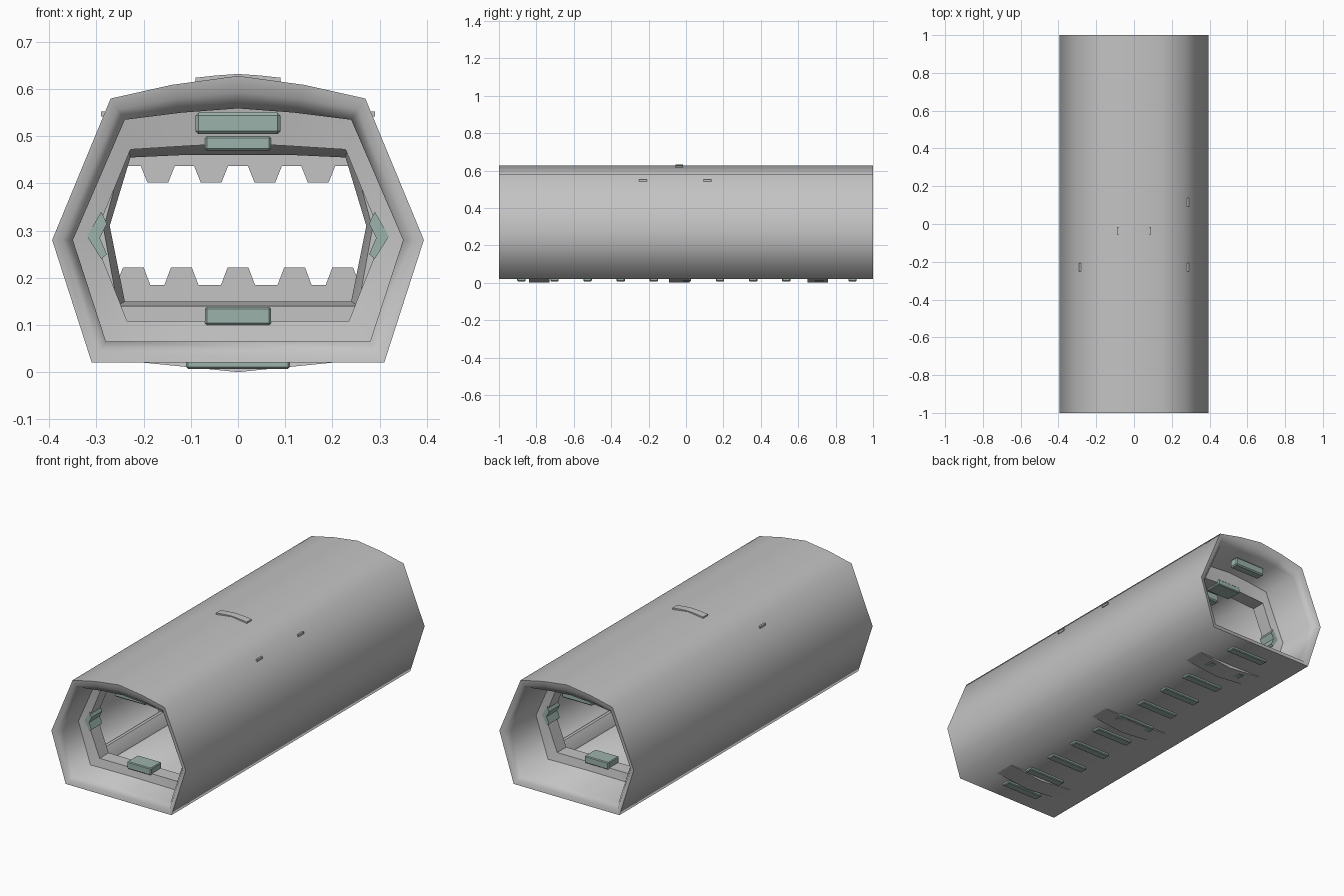
import bpy, bmesh, math

if "Cube" in bpy.data.objects:
    bpy.data.objects.remove(bpy.data.objects["Cube"])


def material(name, rgb):
    m = bpy.data.materials.new(name)
    m.diffuse_color = (*rgb, 1)
    m.use_nodes = True
    m.node_tree.nodes["Principled BSDF"].inputs["Base Color"].default_value = m.diffuse_color
    return m


GREY = material("panel grey", (0.55, 0.55, 0.55))
TEAL = material("lamp teal grey", (0.33, 0.45, 0.40))


def mirrored(half):
    """Closed outline from a right-hand half running bottom to top."""
    return half + [(-x, z) for x, z in reversed(half) if x > 0]


def finish(name, bm, mat, angle):
    bmesh.ops.recalc_face_normals(bm, faces=bm.faces)
    me = bpy.data.meshes.new(name)
    bm.to_mesh(me)
    bm.free()
    ob = bpy.data.objects.new(name, me)
    bpy.context.collection.objects.link(ob)
    me.materials.append(mat)
    bpy.ops.object.select_all(action='DESELECT')
    ob.select_set(True)
    bpy.context.view_layer.objects.active = ob
    bpy.ops.object.shade_smooth_by_angle(angle=math.radians(angle))
    return ob


def hoop(name, loops, angle=40):
    """Skin a closed chain of (outline, y) loops into a ring around the tunnel."""
    bm = bmesh.new()
    rows = [[bm.verts.new((x, y, z)) for x, z in pts] for pts, y in loops]
    for a, b in zip(rows, rows[1:] + rows[:1]):
        n = len(a)
        for i in range(n):
            bm.faces.new((a[i], a[(i + 1) % n], b[(i + 1) % n], b[i]))
    return finish(name, bm, GREY, angle)


def prism(name, pts, y0, y1, mat=GREY, bevel=0):
    """Extrude an x-z outline along y."""
    bm = bmesh.new()
    a, b = ([bm.verts.new((x, y, z)) for x, z in pts] for y in (y0, y1))
    bm.faces.new(a)
    bm.faces.new(b[::-1])
    n = len(pts)
    for i in range(n):
        bm.faces.new((a[i], b[i], b[(i + 1) % n], a[(i + 1) % n]))
    if bevel:
        bmesh.ops.bevel(bm, geom=bm.edges[:], offset=bevel, segments=1, affect='EDGES')
    return finish(name, bm, mat, 35)


def block(name, x0, x1, y, w, z0, z1, mat=GREY, bevel=0):
    return prism(name, [(x0, z0), (x1, z0), (x1, z1), (x0, z1)],
                 y - w / 2, y + w / 2, mat, bevel)


# Tunnel shell with rounded end rims
outer = mirrored([(0.31, 0.02), (0.394, 0.28), (0.27, 0.58), (0.14, 0.609), (0, 0.628)])
inner = mirrored([(0.28, 0.065), (0.35, 0.28), (0.24, 0.535), (0.12, 0.55), (0, 0.559)])
middle = [((a + c) / 2, (b + d) / 2) for (a, b), (c, d) in zip(outer, inner)]
hoop("tunnel_shell", [(outer, -1), (outer, 1), (middle, 0.995), (inner, 0.965),
                      (inner, -0.965), (middle, -0.995)], 75)

# Three tapered ribs whose lower keel shows through the floor
rib_out = mirrored([(0, 0), (0.2, 0.02), (0.29, 0.045), (0.365, 0.28),
                    (0.255, 0.55), (0.13, 0.575), (0, 0.59)])
rib_in = mirrored([(0, 0.108), (0.1, 0.108), (0.235, 0.108), (0.305, 0.285),
                   (0.228, 0.472), (0.1, 0.48), (0, 0.485)])
for y in (-0.785, -0.037, 0.705):
    hoop("rib", [(rib_out, y - 0.055), (rib_out, y + 0.055),
                 (rib_in, y + 0.038), (rib_in, y - 0.038)])
    # Lamps on the rib: top, bottom and the two side elbows
    block("rib_top_lamp", -0.07, 0.07, y, 0.09, 0.47, 0.50, TEAL, 0.004)
    block("rib_bottom_lamp", -0.07, 0.07, y, 0.09, 0.10, 0.138, TEAL, 0.004)
    for s in (-1, 1):
        side = [(0.29, 0.34), (0.278, 0.315), (0.293, 0.285),
                (0.278, 0.25), (0.29, 0.24), (0.32, 0.288)]
        prism("rib_side_lamp", [(s * x, z) for x, z in side], y - 0.045, y + 0.045, TEAL)

# Rows of ceiling lamps and floor slats
for i in range(11):
    y = -0.88 + 0.177 * i
    block("ceiling_lamp", -0.09, 0.09, y, 0.05, 0.505, 0.55, TEAL, 0.006)
    block("floor_slat", -0.11, 0.11, y, 0.045, 0.007, 0.06, TEAL, 0.004)

# Curbs along the lower corners
for s in (-1, 1):
    curb = [(0.285, 0.06), (0.288, 0.12), (0.272, 0.12), (0.238, 0.075), (0.235, 0.06)]
    prism("floor_curb", [(s * x, z) for x, z in curb], -0.75, 0.67)

# Door frame in the middle of the tunnel
frame_out = mirrored([(0.3, 0.04), (0.372, 0.28), (0.258, 0.555), (0.13, 0.585), (0, 0.6)])
frame_wide = mirrored([(0.255, 0.14), (0.285, 0.305), (0.235, 0.49), (0.12, 0.495), (0, 0.5)])
frame_in = mirrored([(0.24, 0.15), (0.272, 0.31), (0.228, 0.455), (0.12, 0.46), (0, 0.46)])
hoop("door_frame", [(frame_out, -0.24), (frame_out, 0.13), (frame_wide, 0.13),
                    (frame_in, 0.07), (frame_in, -0.18), (frame_wide, -0.24)])


def jaw(name, centres, root, tip, back, half):
    """Half door with trapezoid teeth."""
    pts = [(-half, back), (-half, root)]
    for c in centres:
        pts += [(c - 0.036, root), (c - 0.022, tip), (c + 0.022, tip), (c + 0.036, root)]
    pts += [(half, root), (half, back)]
    prism(name, pts, -0.085, -0.01)


jaw("lower_door", (-0.222, -0.12, 0, 0.12, 0.222), 0.185, 0.222, 0.12, 0.262)
jaw("upper_door", (-0.17, -0.057, 0.057, 0.17), 0.437, 0.402, 0.48, 0.245)

# Door motor cover showing through the roof, and small frame tabs on the flanks
prism("roof_bar", [(-0.09, 0.59), (0.09, 0.59), (0.09, 0.624), (0.045, 0.629),
                   (0, 0.632), (-0.045, 0.629), (-0.09, 0.624)], -0.055, -0.015)
for s, y in ((1, -0.23), (1, 0.115), (-1, -0.23)):
    block("flank_tab", *sorted((s * 0.262, s * 0.29)), y, 0.045, 0.542, 0.553)
